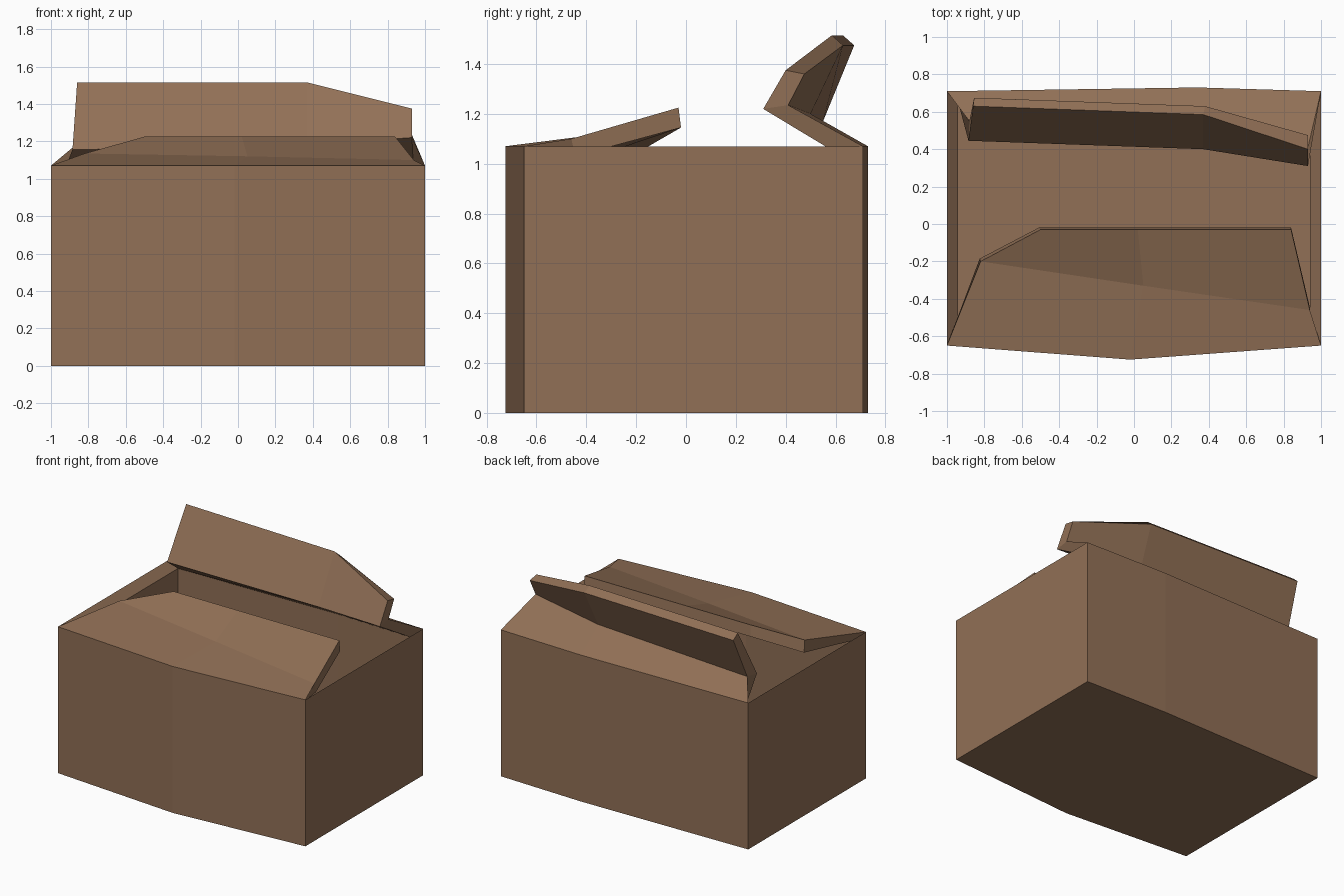
import bpy
import bmesh

# One cardboard sheet runs: front flap edge, fold, rim, floor, floor, rim, fold, back flap edge.
# Each row holds left, middle and right points.
OUTER = [
    [(-0.50, -0.03, 1.225), (0.02, -0.03, 1.225), (0.84, -0.03, 1.225)],
    [(-0.82, -0.20, 1.135), (0.05, -0.33, 1.12), (0.94, -0.46, 1.10)],
    [(-1.0, -0.65, 1.07), (-0.02, -0.725, 1.07), (1.0, -0.65, 1.07)],
    [(-1.0, -0.65, 0.0), (-0.02, -0.725, 0.0), (1.0, -0.65, 0.0)],
    [(-1.0, 0.71, 0.0), (0.34, 0.73, 0.0), (1.0, 0.71, 0.0)],
    [(-1.0, 0.71, 1.07), (0.34, 0.73, 1.07), (1.0, 0.71, 1.07)],
    [(-0.88, 0.55, 1.17), (0.36, 0.50, 1.20), (0.93, 0.41, 1.235)],
    [(-0.855, 0.675, 1.475), (0.38, 0.63, 1.475), (0.93, 0.475, 1.36)],
]
INNER = [
    [(-0.51, -0.02, 1.145), (0.02, -0.02, 1.145), (0.84, -0.02, 1.145)],
    [(-0.825, -0.185, 1.05), (0.05, -0.315, 1.045), (0.94, -0.445, 1.03)],
    [(-0.94, -0.59, 1.015), (-0.02, -0.665, 1.015), (0.94, -0.59, 1.015)],
    [(-0.94, -0.59, 0.06), (-0.02, -0.665, 0.06), (0.94, -0.59, 0.06)],
    [(-0.94, 0.65, 0.06), (0.34, 0.67, 0.06), (0.94, 0.65, 0.06)],
    [(-0.94, 0.65, 1.015), (0.34, 0.67, 1.015), (0.94, 0.65, 1.015)],
    [(-0.885, 0.445, 1.155), (0.37, 0.40, 1.18), (0.93, 0.31, 1.22)],
    [(-0.86, 0.63, 1.515), (0.37, 0.585, 1.515), (0.93, 0.40, 1.375)],
]


def add_skin(bm, rows):
    """Skin the strip of rows and close the two side walls."""
    v = [[bm.verts.new(p) for p in row] for row in rows]
    for a, b in zip(v, v[1:]):
        for c in (0, 1):
            bm.faces.new((a[c], a[c + 1], b[c + 1], b[c]))
    for c in (0, 2):
        bm.faces.new([v[r][c] for r in (2, 3, 4, 5)])
    return v


def border(v):
    """Open edge: round the front flap, then round the back flap."""
    return ([v[r][0] for r in (2, 1, 0)] + [v[0][1]]
            + [v[r][2] for r in (0, 1, 2, 5, 6, 7)] + [v[7][1]]
            + [v[r][0] for r in (7, 6, 5)])


bm = bmesh.new()
outside = border(add_skin(bm, OUTER))
inside = border(add_skin(bm, INNER))

# Cut edge of the cardboard joins both skins
n = len(outside)
for i in range(n):
    j = (i + 1) % n
    bm.faces.new((outside[i], outside[j], inside[j], inside[i]))
bmesh.ops.recalc_face_normals(bm, faces=bm.faces)

mesh = bpy.data.meshes.new("cardboard_box")
bm.to_mesh(mesh)
bm.free()

cardboard = bpy.data.materials.new("cardboard brown")
cardboard.diffuse_color = (0.284, 0.162, 0.093, 1.0)
mesh.materials.append(cardboard)

box = bpy.data.objects.new("cardboard_box", mesh)
bpy.context.collection.objects.link(box)
